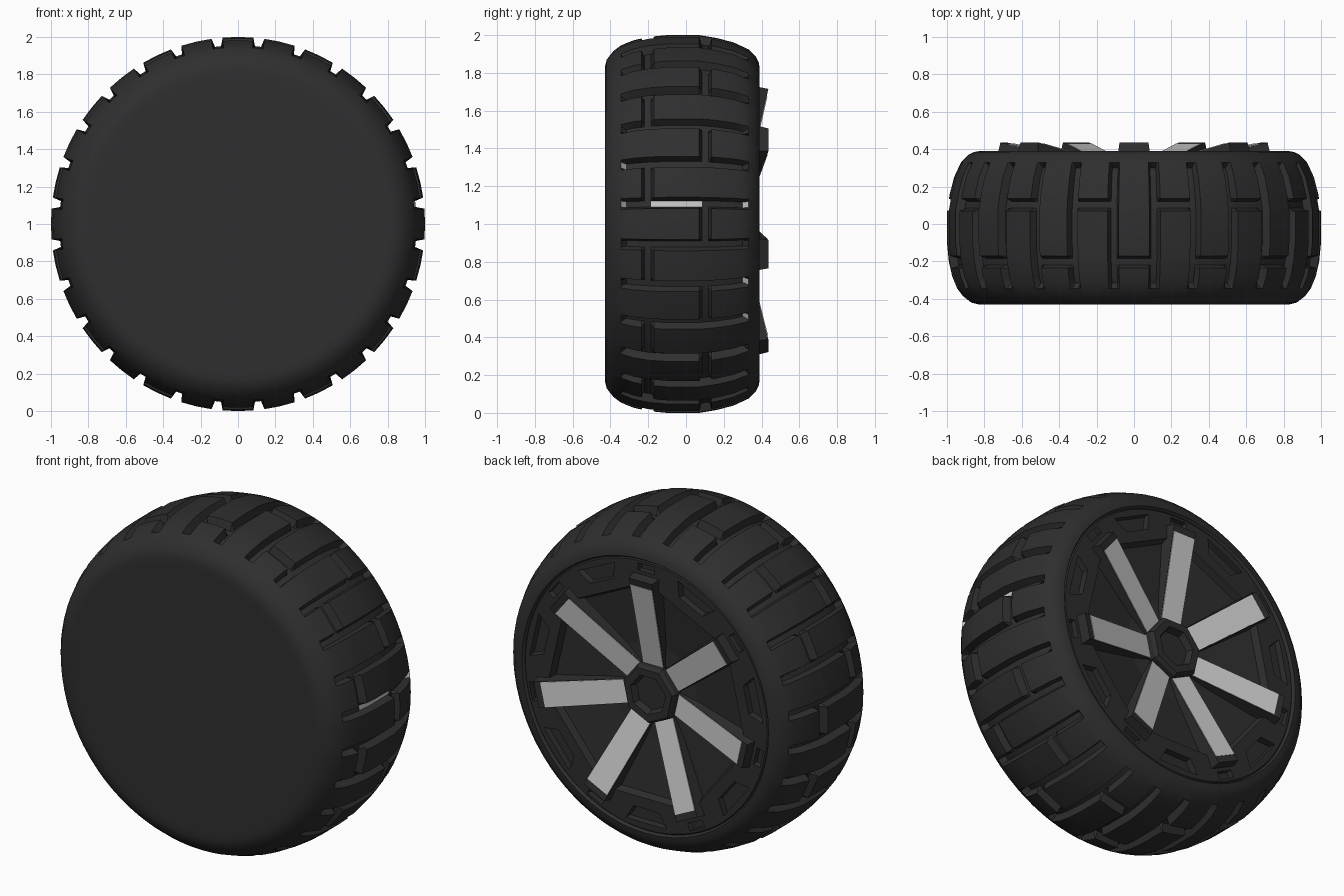
import bpy, bmesh, math

if "Cube" in bpy.data.objects:
    bpy.data.objects.remove(bpy.data.objects["Cube"], do_unlink=True)


def material(name, v):
    m = bpy.data.materials.new(name)
    m.use_nodes = True
    m.diffuse_color = (v, v, v, 1)
    m.node_tree.nodes["Principled BSDF"].inputs["Base Color"].default_value = (v, v, v, 1)
    return m


RUBBER = material("black rubber", 0.028)
RIM = material("dark rim", 0.026)
SILVER = material("silver", 0.6)
SPOKES = 7
STEP = math.tau / SPOKES


def finish(name, bm, mats, smooth=None):
    bmesh.ops.recalc_face_normals(bm, faces=bm.faces)
    me = bpy.data.meshes.new(name)
    bm.to_mesh(me)
    bm.free()
    for m in mats:
        me.materials.append(m)
    if smooth:
        me.shade_smooth()
        me.set_sharp_from_angle(angle=math.radians(smooth))
    ob = bpy.data.objects.new(name, me)
    bpy.context.collection.objects.link(ob)
    return ob


def place(a, r, u, y):
    """Wheel position: angle, distance along it, sideways offset, depth."""
    return (r * math.cos(a) - u * math.sin(a), y, 1 + r * math.sin(a) + u * math.cos(a))


def loft(bm, loops, a=0.0):
    """Closed solid through loops of (r, u, y) points."""
    rings = [[bm.verts.new(place(a, *p)) for p in lp] for lp in loops]
    n = len(rings[0])
    for lo, hi in zip(rings, rings[1:]):
        for i in range(n):
            bm.faces.new((lo[i], lo[(i + 1) % n], hi[(i + 1) % n], hi[i]))
    bm.faces.new(rings[0])
    bm.faces.new(rings[-1])


def polygon(n, radius, y, start=math.pi / 2):
    return [(radius * math.cos(start + i * math.tau / n),
             radius * math.sin(start + i * math.tau / n), y) for i in range(n)]


def quad(r0, w0, y0, r1, w1, y1):
    return [(r0, -w0, y0), (r0, w0, y0), (r1, w1, y1), (r1, -w1, y1)]


# Tyre: revolved profile with tread grooves pressed in
PROFILE = [(-0.43, 0.83), (-0.42, 0.87), (-0.385, 0.915), (-0.345, 0.945), (-0.28, 0.972),
           (-0.2, 0.99), (-0.1, 1.0), (0.07, 1.0), (0.16, 0.985), (0.25, 0.962),
           (0.33, 0.925), (0.37, 0.885), (0.385, 0.855), (0.39, 0.825)]
BLOCKS = 28
PITCH = math.tau / BLOCKS
DEPTH = 0.045
FRONT_END, BACK_END = (-0.345, -0.315), (0.3, 0.33)
CROSS = {0: (-0.22, -0.185), 1: (0.085, 0.12)}


def tyre_radius(y):
    for (y0, r0), (y1, r1) in zip(PROFILE, PROFILE[1:]):
        if y <= y1:
            return r0 + (r1 - r0) * (y - y0) / (y1 - y0)
    return PROFILE[-1][1]


rows = {p[0] for p in PROFILE} | set(FRONT_END) | set(BACK_END)
for lo, hi in CROSS.values():
    rows |= {lo, hi, lo - 0.015, hi + 0.015}
rows = sorted(rows)
offsets = [-0.03, -0.017, 0.017, 0.03, PITCH / 2]


def groove_depth(k, c, y):
    if c in (1, 2):
        return DEPTH if FRONT_END[1] <= y <= BACK_END[0] else 0
    lo, hi = CROSS[(k - 1 if c == 0 else k) % 2]
    return DEPTH if lo <= y <= hi else 0


bm = bmesh.new()
columns = [(k, c) for k in range(BLOCKS) for c in range(len(offsets))]
rings = []


def ring(radius_at, y):
    rings.append([bm.verts.new(place((k + 0.5) * PITCH + offsets[c], radius_at(k, c), 0, y))
                  for k, c in columns])


ring(lambda k, c: 0.79, -0.43)
for y in rows:
    ring(lambda k, c: tyre_radius(y) - groove_depth(k, c, y), y)
ring(lambda k, c: 0.815, 0.375)
ring(lambda k, c: 0.81, 0.3)

silver_tips = {0: "both", 1: "front", BLOCKS - 2: "back", BLOCKS - 3: "back"}
n = len(columns)
for lo, hi in zip(rings, rings[1:]):
    for i, (k, c) in enumerate(columns):
        j = (i + 1) % n
        f = bm.faces.new((lo[i], lo[j], hi[j], hi[i]))
        if c != 1:
            continue
        # exposed silver at a few groove floors and groove tips
        y = f.calc_center_median().y
        tip = silver_tips.get(k)
        floor = k == 0 and -0.185 < y < 0.085
        front = tip in ("both", "front") and FRONT_END[0] < y < FRONT_END[1]
        back = tip in ("both", "back") and BACK_END[0] < y < BACK_END[1]
        f.material_index = int(floor or front or back)
bm.faces.new(rings[0])
bm.faces.new(rings[-1])
finish("tyre", bm, [RUBBER, SILVER], 28)

# Rim ring: disc with a seven-sided opening and shallow pockets
bm = bmesh.new()
loft(bm, [polygon(84, 0.818, 0.305), polygon(84, 0.818, 0.37), polygon(84, 0.808, 0.38)])
rim = finish("rim_ring", bm, [RIM])

bm = bmesh.new()
loft(bm, [polygon(SPOKES, 0.67, 0.25), polygon(SPOKES, 0.67, 0.34), polygon(SPOKES, 0.72, 0.45)])
for s in range(SPOKES):
    a = math.pi / 2 + s * STEP
    loft(bm, [quad(0.75, 0.05, 0.35, 0.79, 0.05, 0.35),
              quad(0.745, 0.06, 0.42, 0.795, 0.06, 0.42)], a)
    loft(bm, [quad(0.69, 0.08, 0.345, 0.765, 0.13, 0.345),
              quad(0.68, 0.09, 0.42, 0.775, 0.145, 0.42)], a + STEP / 2)
cutter = finish("rim_cutter", bm, [RIM])
cutter.hide_render = True

mod = rim.modifiers.new("pockets", "BOOLEAN")
mod.operation = "DIFFERENCE"
mod.solver = "EXACT"
mod.object = cutter
bpy.context.view_layer.update()
cut = bpy.data.meshes.new_from_object(rim.evaluated_get(bpy.context.evaluated_depsgraph_get()))
rim.modifiers.clear()
rim.data = cut
bpy.data.objects.remove(cutter, do_unlink=True)

# Dished panels behind the spokes
bm = bmesh.new()
loft(bm, [polygon(SPOKES, 0.72, 0.26), polygon(SPOKES, 0.72, 0.345), polygon(SPOKES, 0.1, 0.275)])
finish("rim_panels", bm, [RIM])

# Spokes, rising towards the rim, with silver faces
for s in range(SPOKES):
    a = math.pi / 2 + s * STEP
    bm = bmesh.new()
    loft(bm, [quad(0.12, 0.075, 0.265, 0.735, 0.092, 0.34),
              quad(0.13, 0.07, 0.304, 0.715, 0.077, 0.436)], a)
    finish(f"spoke_{s + 1}", bm, [RIM])
    bm = bmesh.new()
    loft(bm, [quad(0.15, 0.068, 0.307, 0.675, 0.074, 0.426),
              quad(0.15, 0.068, 0.312, 0.675, 0.074, 0.431)], a)
    finish(f"spoke_face_{s + 1}", bm, [SILVER])

# Hub with a recessed centre, flats facing the spokes
bm = bmesh.new()
turn = math.pi / 2 + STEP / 2
loft(bm, [polygon(SPOKES, r, y, turn) for r, y in
          [(0.18, 0.26), (0.18, 0.345), (0.165, 0.365), (0.12, 0.365), (0.105, 0.325)]])
finish("hub", bm, [RIM])
